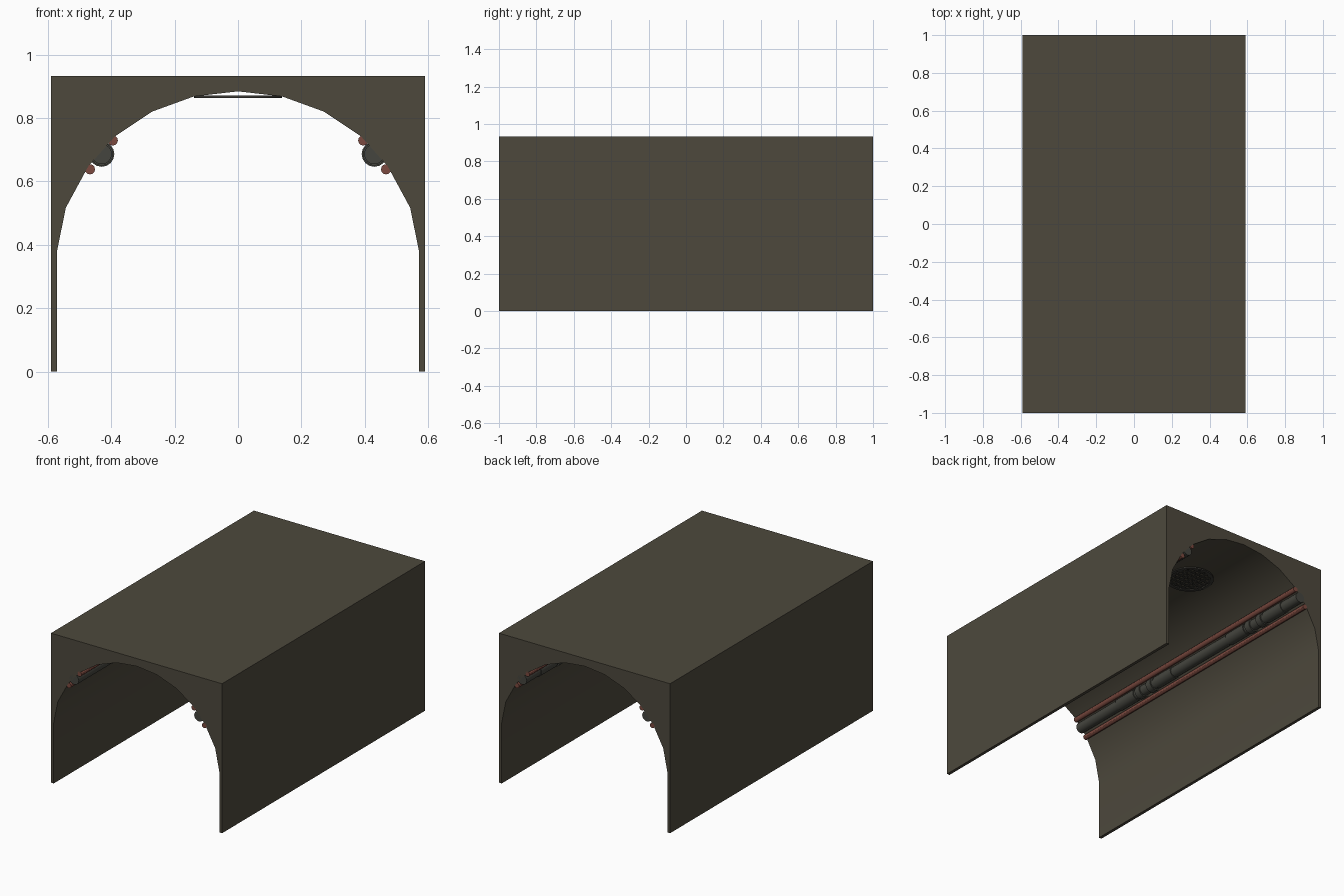
import bpy, bmesh, math

if "Cube" in bpy.data.objects:
    bpy.data.objects.remove(bpy.data.objects["Cube"])


def material(name, rgb):
    m = bpy.data.materials.new(name)
    m.diffuse_color = (*rgb, 1)
    m.use_nodes = True
    m.node_tree.nodes["Principled BSDF"].inputs["Base Color"].default_value = m.diffuse_color
    return m


STONE = material("tunnel olive brown", (0.075, 0.066, 0.046))
RED = material("pipe rust red", (0.20, 0.068, 0.050))
METAL = material("pipe dark grey", (0.060, 0.060, 0.049))
GRATE = material("grate dark metal", (0.045, 0.043, 0.036))


def finish(bm, name, mat, angle=30):
    bmesh.ops.recalc_face_normals(bm, faces=bm.faces)
    me = bpy.data.meshes.new(name)
    bm.to_mesh(me)
    bm.free()
    me.materials.append(mat)
    ob = bpy.data.objects.new(name, me)
    bpy.context.collection.objects.link(ob)
    bpy.ops.object.select_all(action='DESELECT')
    ob.select_set(True)
    bpy.context.view_layer.objects.active = ob
    bpy.ops.object.shade_smooth_by_angle(angle=math.radians(angle))
    return ob


def lathe_y(name, profile, cx, cz, mat, sides):
    """Turned pipe along y from (y, radius) pairs."""
    bm = bmesh.new()
    rings = []
    for y, r in profile:
        rings.append([bm.verts.new((cx + r * math.cos(2 * math.pi * i / sides), y,
                                    cz + r * math.sin(2 * math.pi * i / sides)))
                      for i in range(sides)])
    for a, b in zip(rings, rings[1:]):
        for i in range(sides):
            j = (i + 1) % sides
            bm.faces.new((a[i], a[j], b[j], b[i]))
    bm.faces.new(rings[0])
    bm.faces.new(rings[-1])
    return finish(bm, name, mat)


# Tunnel shell: square outside, faceted arch inside, extruded along y
half = [(0.571, 0), (0.571, 0.38), (0.543, 0.517), (0.472, 0.648),
        (0.388, 0.742), (0.271, 0.82), (0.139, 0.868)]
arch = half + [(0, 0.884)] + [(-x, z) for x, z in reversed(half)]
outline = arch + [(-0.59, 0), (-0.59, 0.932), (0.59, 0.932), (0.59, 0)]
bm = bmesh.new()
cap = bm.faces.new([bm.verts.new((x, -1, z)) for x, z in outline])
ext = bmesh.ops.extrude_face_region(bm, geom=[cap], use_keep_orig=True)
bmesh.ops.translate(bm, vec=(0, 2, 0),
                    verts=[v for v in ext["geom"] if isinstance(v, bmesh.types.BMVert)])
finish(bm, "tunnel_shell", STONE)

# Main pipe profile with two jointed sleeves
core, sleeve, collar = 0.032, 0.0365, 0.040
profile = [(-1, core)]
for joint in (-0.39, 0.61):
    for d0, d1, r in ((-0.25, -0.09, sleeve), (-0.07, -0.03, collar),
                      (0.03, 0.07, collar), (0.09, 0.25, sleeve)):
        profile += [(joint + d0, core), (joint + d0, r), (joint + d1, r), (joint + d1, core)]
profile.append((1, core))

# Pipe bundles on both haunches of the arch
for side, s in (("right", 1), ("left", -1)):
    lathe_y("main_pipe_" + side, profile, s * 0.430, 0.686, METAL, 16)
    lathe_y("upper_red_pipe_" + side, [(-1, 0.016), (1, 0.016)], s * 0.395, 0.729, RED, 12)
    lathe_y("lower_red_pipe_" + side, [(-1, 0.016), (1, 0.016)], s * 0.467, 0.638, RED, 12)


def box(bm, cx, cy, cz, sx, sy, sz):
    vs = bmesh.ops.create_cube(bm, size=1)["verts"]
    bmesh.ops.scale(bm, vec=(sx, sy, sz), verts=vs)
    bmesh.ops.translate(bm, vec=(cx, cy, cz), verts=vs)


def ceiling_grate(name, cy):
    """Round rim with crossing bars, hanging below the ceiling."""
    bm = bmesh.new()
    n, R, r, z0, z1 = 24, 0.139, 0.120, 0.863, 0.871
    loops = [[bm.verts.new((rad * math.cos(2 * math.pi * i / n),
                            cy + rad * math.sin(2 * math.pi * i / n), z))
              for i in range(n)] for rad, z in ((R, z0), (R, z1), (r, z1), (r, z0))]
    for k in range(4):
        a, b = loops[k], loops[(k + 1) % 4]
        for i in range(n):
            j = (i + 1) % n
            bm.faces.new((a[i], a[j], b[j], b[i]))
    for k in range(-3, 4):
        o = k * 0.034
        length = 2 * math.sqrt(0.125 ** 2 - o * o)
        box(bm, o, cy, 0.867, 0.011, length, 0.005)
        box(bm, 0, cy + o, 0.867, length, 0.011, 0.004)
    finish(bm, name, GRATE)


# Ceiling grates, one for each pipe section
ceiling_grate("ceiling_grate_back", 0.51)
ceiling_grate("ceiling_grate_front", -0.49)
